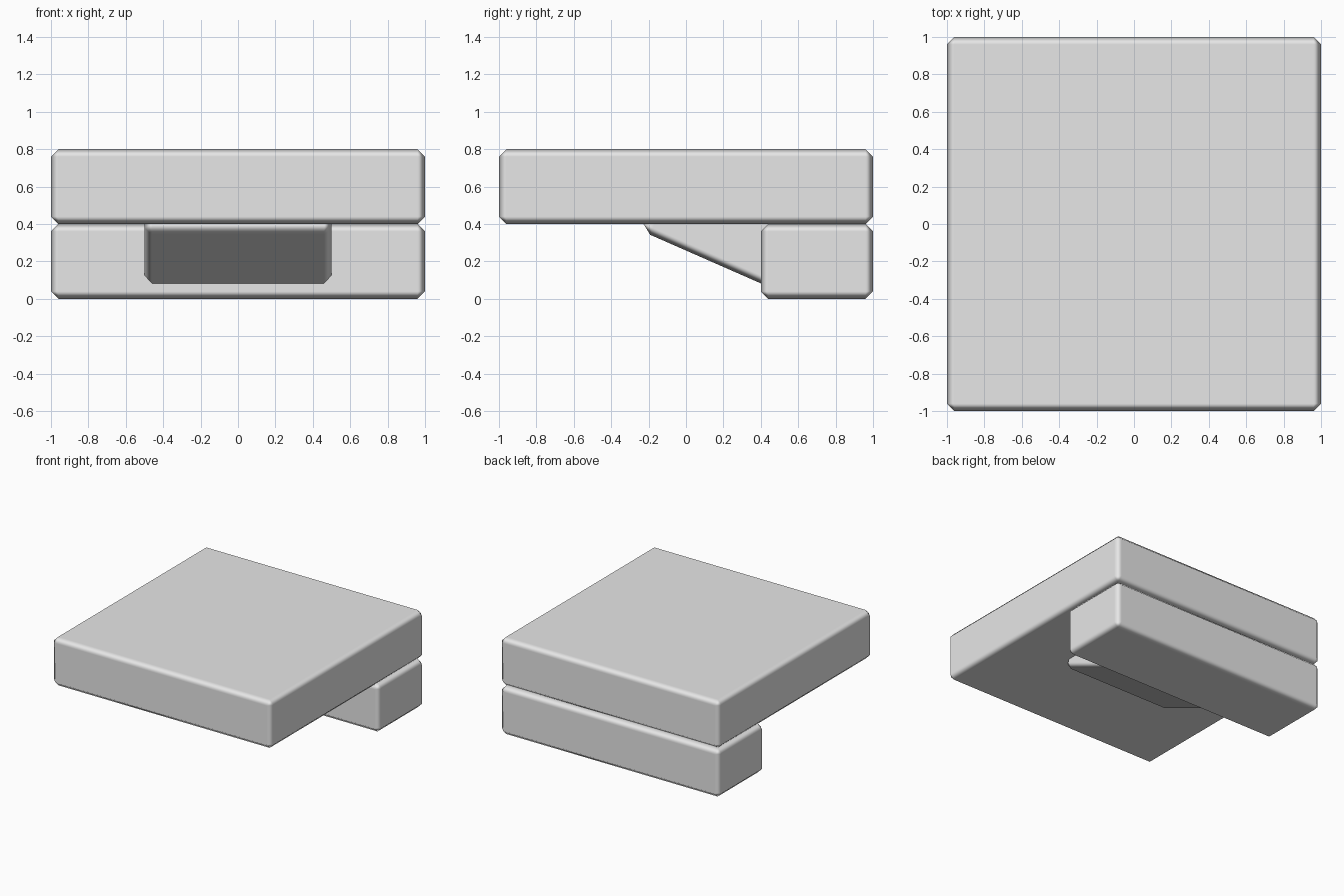
import bpy
import bmesh
from math import radians

cube = bpy.data.objects.get("Cube")
if cube:
    bpy.data.objects.remove(cube, do_unlink=True)

# Single plain grey material
grey = bpy.data.materials.new("light_grey")
grey.use_nodes = True
colour = (0.8, 0.8, 0.8, 1.0)
grey.diffuse_color = colour
grey.node_tree.nodes["Principled BSDF"].inputs["Base Color"].default_value = colour


def chamfered_box(name, size, centre, tilt=0.0, stretch=1.0):
    """Box with softly shaded chamfers; stretch lengthens the chamfers along y."""
    bm = bmesh.new()
    bmesh.ops.create_cube(bm, size=1.0)
    bmesh.ops.scale(bm, vec=(size[0], size[1] / stretch, size[2]), verts=bm.verts)
    for face in bm.faces:
        face.smooth = True
    mesh = bpy.data.meshes.new(name)
    bm.to_mesh(mesh)
    bm.free()
    mesh.materials.append(grey)
    obj = bpy.data.objects.new(name, mesh)
    bpy.context.collection.objects.link(obj)
    obj.location = centre
    obj.rotation_euler.x = radians(tilt)
    obj.scale.y = stretch
    bevel = obj.modifiers.new("chamfer", "BEVEL")
    bevel.width = 0.04
    bevel.segments = 1
    bevel.harden_normals = True
    return obj


# Wide overhanging slab
chamfered_box("top_slab", (2, 2, 0.4), (0, 0, 0.6))

# Block carrying the slab along the back
chamfered_box("back_block", (2, 0.6, 0.4), (0, 0.7, 0.2))

# Sloping support, sunk into the slab and the block
chamfered_box("sloped_bracket", (1, 0.85, 0.35), (0, 0.215, 0.355), tilt=-23.7, stretch=1.45)
